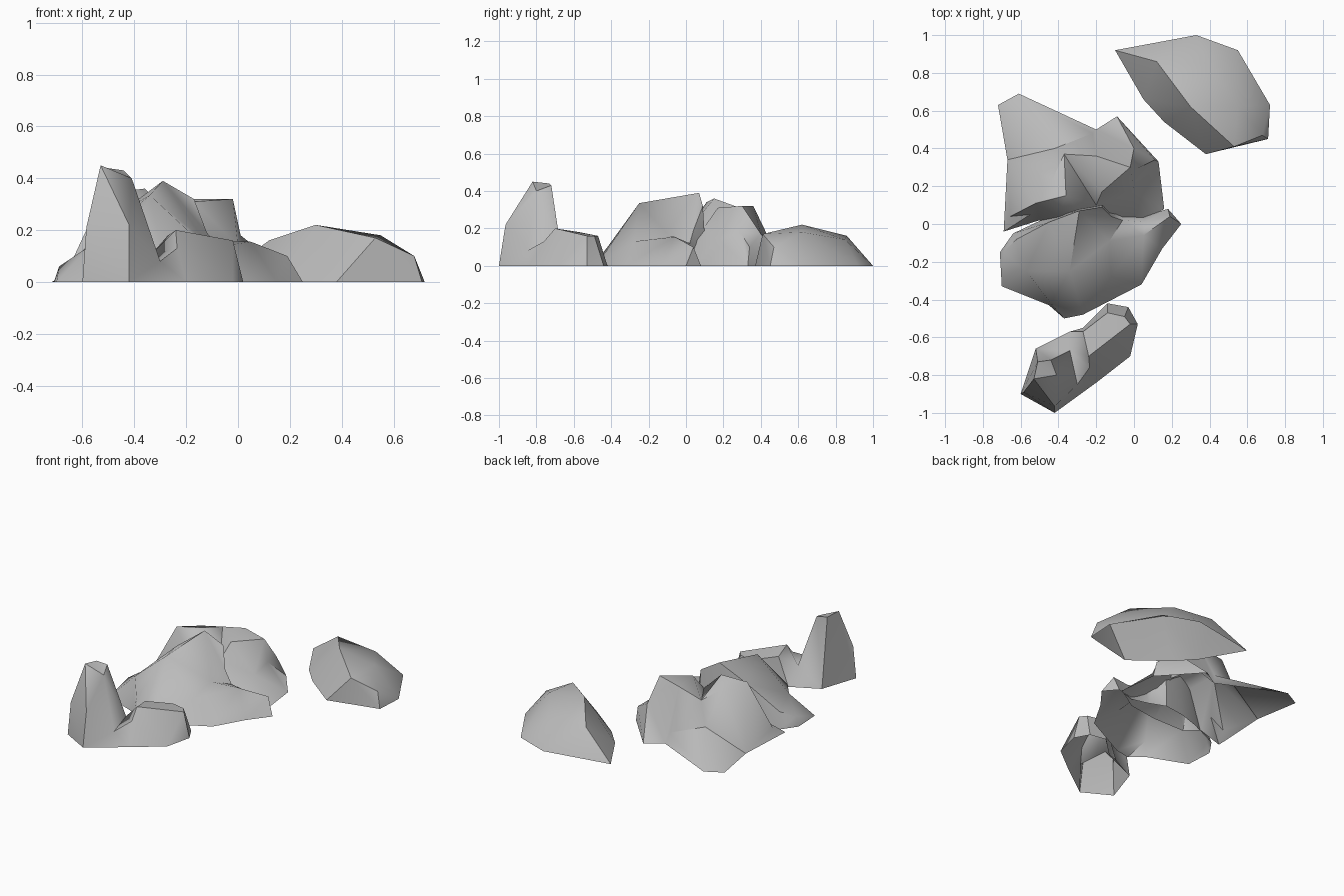
import bpy
import math
from mathutils import Vector
from mathutils.geometry import delaunay_2d_cdt

default_cube = bpy.data.objects.get("Cube")
if default_cube:
    bpy.data.objects.remove(default_cube, do_unlink=True)

# One plain stone colour
stone = bpy.data.materials.new("grey_stone")
stone.use_nodes = True
stone_colour = (0.5, 0.5, 0.5, 1)
stone.diffuse_color = stone_colour
stone.node_tree.nodes["Principled BSDF"].inputs["Base Color"].default_value = stone_colour


def make_rock(name, outline, crests):
    """Stretch a faceted shell from a ground outline over raised crest lines."""
    points = [Vector((x, y, 0)) for x, y in outline]
    ground_count = len(points)
    edges = [(i, (i + 1) % ground_count) for i in range(ground_count)]
    for crest in crests:
        first = len(points)
        points.extend(Vector(point) for point in crest)
        edges.extend((i, i + 1) for i in range(first, len(points) - 1))

    flat_points = [point.to_2d() for point in points]
    result = delaunay_2d_cdt(flat_points, edges, [], 1, 0.0001)
    flat, faces, sources = result[0], result[2], result[3]

    # Lift every flat point back to its own height
    shell = []
    for position, source in zip(flat, sources):
        if source:
            height = max(points[i].z for i in source)
        else:
            nearest = min(points, key=lambda p: (p.to_2d() - position).length)
            height = nearest.z
        shell.append((position.x, position.y, height))

    mesh = bpy.data.meshes.new(name)
    mesh.from_pydata(shell, [], faces)
    mesh.materials.append(stone)
    rock = bpy.data.objects.new(name, mesh)
    bpy.context.collection.objects.link(rock)

    # Soft facets with crisp creases
    bpy.ops.object.select_all(action="DESELECT")
    rock.select_set(True)
    bpy.context.view_layer.objects.active = rock
    bpy.ops.object.shade_smooth_by_angle(angle=math.radians(45))
    return rock


# Low separate boulder at the back
make_rock(
    "far_boulder",
    outline=[
        (-.1, .92), (.05, .66), (.16, .54), (.38, .37), (.71, .45),
        (.72, .63), (.55, .92), (.33, 1),
    ],
    crests=[
        # long ridge
        [(.12, .86, .16), (.3, .62, .22), (.53, .41, .17), (.68, .47, .1)],
        # rounded shoulder
        [(.3, .62, .22), (.55, .62, .18), (.68, .47, .1)],
        [(.4, .85, .14)],
    ],
)

# Large front rock of the central pair
make_rock(
    "front_rock",
    outline=[
        (.25, 0), (.18, .08), (.05, .04), (-.06, .07), (-.16, .11), (-.3, .09),
        (-.45, .04), (-.64, -.05), (-.71, -.15), (-.7, -.33), (-.45, -.43),
        (-.37, -.5), (-.27, -.48), (.04, -.32), (.15, -.13),
    ],
    crests=[
        # main ridge to the peak
        [(-.44, -.42, .1), (-.34, -.25, .335), (-.29, .07, .39),
         (-.17, .09, .32), (-.12, .04, .19)],
        # left shoulder
        [(-.44, -.42, .1), (-.57, -.25, .14), (-.34, -.25, .335)],
        [(-.69, -.15, .06), (-.62, -.08, .1), (-.45, .01, .27)],
        # right arm and the hollow beside the peak
        [(-.12, -.28, .13), (-.13, -.09, .16), (.05, -.06, .155), (.19, .04, .1)],
        [(-.06, .02, .12), (.06, .01, .11)],
    ],
)

# Large back rock of the central pair, running under the front one
make_rock(
    "back_rock",
    outline=[
        (.16, .08), (.13, .33), (-.09, .57), (-.2, .5), (-.61, .69),
        (-.72, .63), (-.67, .34), (-.69, -.04), (-.5, .02), (-.42, -.05),
        (-.2, -.05), (0, -.02),
    ],
    crests=[
        # flat right summit
        [(-.37, .37, .28), (-.2, .36, .32), (-.02, .3, .32), (-.17, .17, .31),
         (-.2, .36, .32)],
        # right edge with its low outer shelf
        [(-.02, .3, .32), (0, .4, .17), (.01, .29, .18), (0, .17, .14), (.16, .08, 0)],
        [(-.02, .3, .32), (0, .17, .14)],
        [(0, .4, .17), (.11, .34, .1), (.01, .29, .18)],
        # gully between the summits
        [(-.37, .37, .28), (-.2, .1, .21), (-.17, .17, .31)],
        # left summit
        [(-.43, .24, .32), (-.36, .15, .36), (-.52, .11, .34), (-.43, .24, .32)],
        [(-.4, .04, .24), (-.28, .06, .25), (-.2, .1, .21)],
        # left ridge and the drop in front of it
        [(-.52, .11, .34), (-.655, .04, .05), (-.69, -.04, 0)],
        [(-.55, .05, .1)],
        # low spur reaching backwards
        [(-.72, .63, 0), (-.42, .4, .13), (-.22, .48, .07)],
    ],
)

# Tall narrow rock in front with a low tail
make_rock(
    "spire_rock",
    outline=[
        (-.6, -.9), (-.42, -1), (-.2, -.84), (-.02, -.7), (.02, -.53),
        (-.03, -.44), (-.14, -.42), (-.27, -.55), (-.34, -.57), (-.52, -.66),
    ],
    crests=[
        # spire top, drawn as a closed loop
        [(-.53, -.82, .45), (-.51, -.73, .44), (-.44, -.72, .43),
         (-.41, -.8, .4), (-.53, -.82, .45)],
        # front foot of the spire
        [(-.585, -.89, .21), (-.42, -.965, .22), (-.41, -.8, .4)],
        # notch between the spire and the tail
        [(-.41, -.8, .4), (-.3, -.85, .08), (-.34, -.67, .1)],
        [(-.3, -.85, .08), (-.235, -.76, .13), (-.24, -.7, .2)],
        # tail top
        [(-.34, -.67, .1), (-.24, -.7, .2), (-.02, -.53, .16), (-.05, -.49, .16),
         (-.14, -.47, .16), (-.27, -.57, .18), (-.34, -.67, .1)],
        [(-.24, -.7, .2), (-.27, -.57, .18)],
    ],
)
